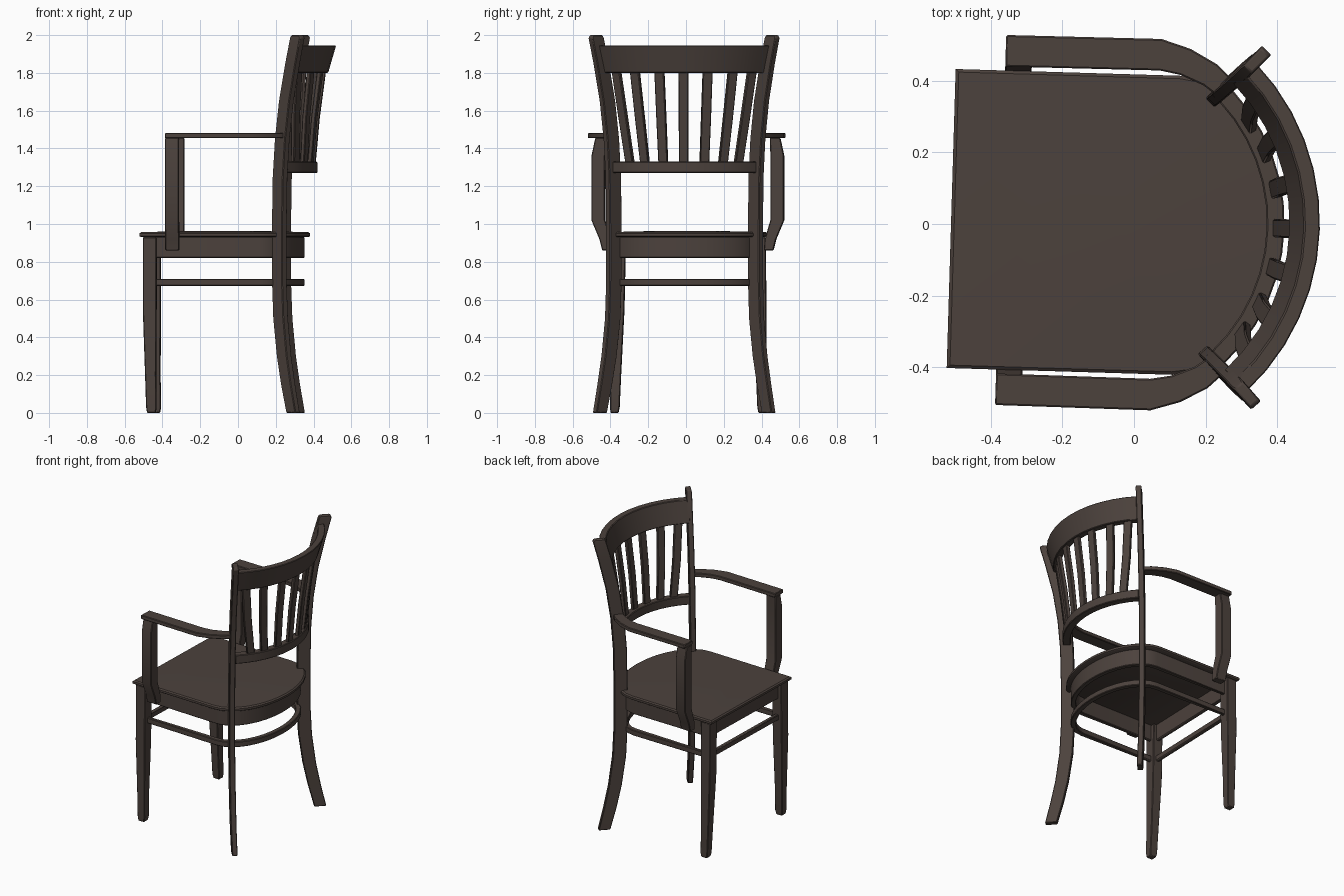
import bpy, bmesh, math
from mathutils import Vector

if "Cube" in bpy.data.objects:
    bpy.data.objects.remove(bpy.data.objects["Cube"])

wood = bpy.data.materials.new("dark brown wood")
wood.diffuse_color = (0.072, 0.054, 0.046, 1)
wood.use_nodes = True
wood.node_tree.nodes["Principled BSDF"].inputs["Base Color"].default_value = wood.diffuse_color
TURN = -0.03          # the whole chair stands slightly turned


def loft(name, rings, closed=False, mirror=False, bevel=0.004):
    """Skin a list of equal-sized rings into one solid."""
    bm = bmesh.new()
    vs = [[bm.verts.new(p) for p in r] for r in rings]
    n = len(rings[0])
    for i in range(len(vs) if closed else len(vs) - 1):
        a, b = vs[i], vs[(i + 1) % len(vs)]
        for k in range(n):
            bm.faces.new((a[k], a[(k + 1) % n], b[(k + 1) % n], b[k]))
    if not closed:
        bm.faces.new(vs[0])
        bm.faces.new(vs[-1])
    bmesh.ops.recalc_face_normals(bm, faces=bm.faces)
    me = bpy.data.meshes.new(name)
    bm.to_mesh(me)
    bm.free()
    me.materials.append(wood)
    ob = bpy.data.objects.new(name, me)
    bpy.context.collection.objects.link(ob)
    ob.rotation_euler.z = TURN
    if bevel:
        m = ob.modifiers.new("soft edges", 'BEVEL')
        m.width, m.segments, m.limit_method = bevel, 1, 'ANGLE'
        m.angle_limit = math.radians(40)
    if mirror:
        m = ob.modifiers.new("mirror", 'MIRROR')
        m.use_axis = (False, True, False)
    bpy.ops.object.select_all(action='DESELECT')
    ob.select_set(True)
    bpy.context.view_layer.objects.active = ob
    bpy.ops.object.shade_smooth_by_angle(angle=math.radians(35))
    return ob


def post(name, stations, angle=0.0, mirror=True):
    """Upright with rectangular sections: (z, x, y, depth, width)."""
    u = Vector((math.cos(angle), math.sin(angle), 0))
    v = Vector((-u.y, u.x, 0))
    rings = []
    for z, x, y, d, w in stations:
        c = Vector((x, y, z))
        rings.append([c + u * d / 2 * i + v * w / 2 * j
                      for i, j in ((-1, -1), (1, -1), (1, 1), (-1, 1))])
    return loft(name, rings, mirror=mirror)


def strip(name, low, high, z0, z1, thick, closed=False, mirror=False):
    """Band following a plan path; low and high paths may differ for a lean."""
    n = len(low)
    rings = []
    for i in range(n):
        t = thick[i] if isinstance(thick, list) else thick
        a = Vector(low[i - 1] if closed or i else low[0])
        b = Vector(low[(i + 1) % n] if closed or i < n - 1 else low[-1])
        d = (b - a).normalized()
        nx, ny = -d.y * t / 2, d.x * t / 2
        (lx, ly), (hx, hy) = low[i], high[i]
        rings.append([(lx - nx, ly - ny, z0), (lx + nx, ly + ny, z0),
                      (hx + nx, hy + ny, z1), (hx - nx, hy - ny, z1)])
    return loft(name, rings, closed, mirror)


def arc(end_x, half, mid_x, n=12):
    """Circular plan arc through both ends and the middle."""
    s = mid_x - end_x
    r = (half * half + s * s) / (2 * s)
    a = math.asin(half / r)
    return [(mid_x - r + r * math.cos(t), r * math.sin(t))
            for t in (-a + 2 * a * i / n for i in range(n + 1))]


def d_shape(front, half, start, depth, n=16):
    """Straight front and sides with a half-ellipse at the back."""
    back = [(start + depth * math.cos(t), half * math.sin(t))
            for t in (-math.pi / 2 + math.pi * i / n for i in range(n + 1))]
    return [(front, -half)] + back + [(front, half)]


# Seat: D-shaped slab with a faintly crowned top
outline = d_shape(-0.51, 0.417, 0.12, 0.262)
loft("seat", [[(-0.06 + (x + 0.06) * s, y * s, z) for x, y in outline]
              for s, z in ((0.98, 0.93), (1, 0.936), (1, 0.95),
                           (0.98, 0.957), (0.5, 0.962), (0.1, 0.963))], bevel=0)

# Seat apron and stretcher ring
ring = d_shape(-0.455, 0.37, 0.12, 0.215)
strip("apron", ring, ring, 0.82, 0.932, 0.032, closed=True)
strip("stretcher_ring", ring, ring, 0.672, 0.71, 0.034, closed=True)

# Front legs
post("front_leg", [(0, -0.447, 0.392, 0.045, 0.042),
                   (0.03, -0.447, 0.39, 0.055, 0.05),
                   (0.2, -0.451, 0.385, 0.058, 0.055),
                   (0.55, -0.456, 0.376, 0.072, 0.072),
                   (0.93, -0.456, 0.37, 0.072, 0.076)])

# Rear legs rising into the back posts, bowed in the diagonal plane
post("rear_post", [(0, 0.305, 0.447, 0.075, 0.034),
                   (0.15, 0.278, 0.422, 0.08, 0.035),
                   (0.3, 0.256, 0.400, 0.082, 0.036),
                   (0.5, 0.237, 0.381, 0.084, 0.036),
                   (0.7, 0.230, 0.375, 0.084, 0.036),
                   (1.0, 0.230, 0.375, 0.084, 0.036),
                   (1.25, 0.234, 0.378, 0.084, 0.036),
                   (1.45, 0.246, 0.388, 0.084, 0.036),
                   (1.65, 0.268, 0.408, 0.084, 0.036),
                   (1.85, 0.302, 0.440, 0.084, 0.036),
                   (1.985, 0.328, 0.466, 0.082, 0.036),
                   (2.0, 0.328, 0.466, 0.066, 0.03)], math.radians(47))

# Curved back rails
strip("top_rail", arc(0.28, 0.415, 0.455), arc(0.31, 0.445, 0.497),
      1.80, 1.945, 0.045)
low = arc(0.245, 0.365, 0.395)
strip("lower_back_rail", low, low, 1.27, 1.33, 0.05)


# Back slats fanning out between the rails
def on_arc(end_x, half, mid_x, y):
    s = mid_x - end_x
    r = (half * half + s * s) / (2 * s)
    return mid_x - r + math.sqrt(r * r - y * y), math.asin(y / r)


for i, (y0, y1) in enumerate(((0, 0), (0.108, 0.128), (0.205, 0.26), (0.285, 0.36))):
    x0, a = on_arc(0.245, 0.365, 0.398, y0)
    x1, _ = on_arc(0.28, 0.415, 0.455, y1)
    post("back_slat_%d" % i, [(1.31, x0, y0, 0.024, 0.05),
                              (1.56, (x0 + x1) / 2 - 0.006, (y0 + y1) / 2, 0.024, 0.052),
                              (1.82, x1, y1, 0.024, 0.052)], a, mirror=i > 0)

# Armrests sweeping in to the back posts
arm = [(-0.372, 0.472), (0.06, 0.474), (0.13, 0.456), (0.20, 0.422), (0.25, 0.38)]
strip("armrest", arm, arm, 1.454, 1.482, [0.088, 0.088, 0.078, 0.07, 0.06], mirror=True)

# Arm supports, stepping inward to the apron at the foot
post("arm_support", [(0.86, -0.335, 0.428, 0.074, 0.05),
                     (0.92, -0.335, 0.438, 0.074, 0.06),
                     (1.02, -0.335, 0.474, 0.074, 0.072),
                     (1.36, -0.335, 0.474, 0.074, 0.072),
                     (1.456, -0.335, 0.462, 0.074, 0.055)])
